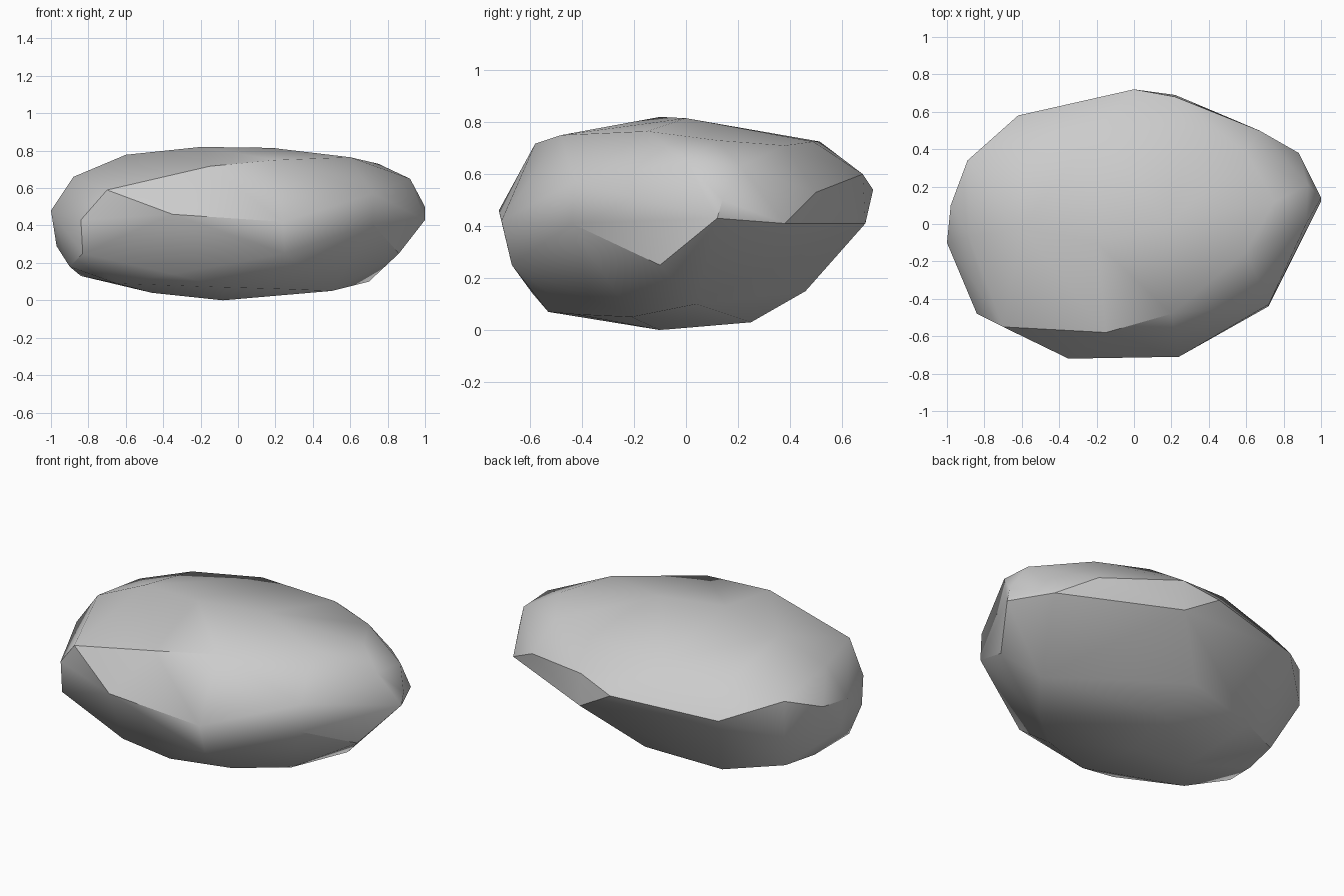
import bpy, bmesh
from math import radians

# Key corners of the boulder: upper crown, widest girdle, underside
crown = [(-.2, -.1, .82), (.18, 0, .815), (-.6, -.02, .778), (.6, -.15, .765),
         (.75, .12, .73), (.92, 0, .65), (.93, .21, .63), (-.2, .515, .725),
         (.3, .49, .725), (.6, .38, .71), (-.6, .42, .69), (.2, -.48, .75),
         (-.15, -.58, .717), (-.88, -.07, .66)]
girdle = [(0, .72, .54), (.22, .68, .6), (.22, .69, .41), (.67, .5, .53),
          (.88, .38, .41), (1, .14, .5), (1, .12, .43), (.72, -.44, .41),
          (.72, -.43, .57), (.24, -.71, .42), (-.35, -.72, .46), (-.7, -.55, .59),
          (-.84, -.48, .43), (-.83, -.48, .25), (-1, -.1, .48), (-.98, .1, .5),
          (-.89, .34, .6), (-.89, .34, .38), (-.62, .58, .5)]
base = [(.86, -.1, .25), (.7, .04, .1), (.5, -.21, .05), (.25, -.42, .06),
        (-.08, -.53, .07), (-.35, -.59, .14), (.25, -.67, .25), (-.65, -.35, .09),
        (-.9, -.26, .18), (-.84, -.02, .13), (-.8, .2, .14), (-.5, .37, .1),
        (-.05, .46, .15), (0, .25, .03), (-.08, -.1, 0), (-.97, -.07, .29),
        (-.46, -.1, .04)]

# Boulder: faceted shell wrapped around the corners, only strong ridges sharp
bm = bmesh.new()
for p in crown + girdle + base:
    bm.verts.new(p)
bmesh.ops.convex_hull(bm, input=bm.verts[:])
bmesh.ops.delete(bm, geom=[v for v in bm.verts if not v.link_faces], context='VERTS')
bmesh.ops.recalc_face_normals(bm, faces=bm.faces[:])
for f in bm.faces:
    f.smooth = True
for e in bm.edges:
    e.smooth = e.calc_face_angle(0) < radians(35)
mesh = bpy.data.meshes.new("boulder")
bm.to_mesh(mesh)
bm.free()
boulder = bpy.data.objects.new("boulder", mesh)
bpy.context.collection.objects.link(boulder)
